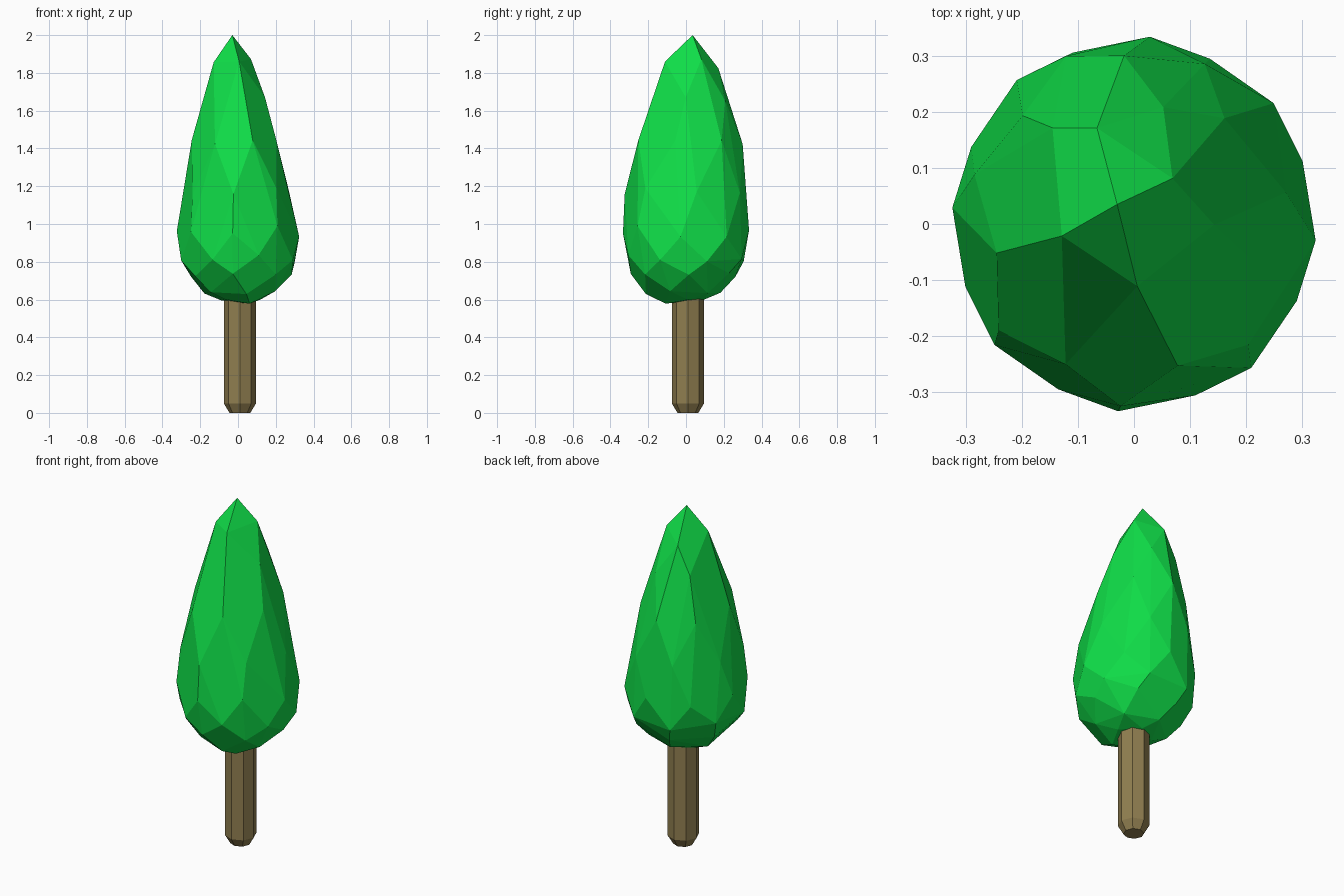
import bpy, bmesh, math, random

random.seed(4)
cube = bpy.data.objects.get("Cube")
if cube:
    bpy.data.objects.remove(cube, do_unlink=True)


def make_material(name, colour):
    material = bpy.data.materials.new(name)
    material.use_nodes = True
    material.diffuse_color = colour
    material.node_tree.nodes["Principled BSDF"].inputs["Base Color"].default_value = colour
    return material


def ring(centre, radius, height, sides, turn, wobble=0.0):
    """Points of a flat elliptical ring, with an optional uneven height."""
    points = []
    for i in range(sides):
        angle = math.radians(turn) + math.tau * i / sides
        points.append((centre[0] + radius[0] * math.cos(angle),
                       centre[1] + radius[1] * math.sin(angle),
                       height + random.uniform(-wobble, wobble)))
    return points


def faceted_solid(name, points, material, merge_angle):
    """Wrap the points in a flat-faced convex skin."""
    bm = bmesh.new()
    for point in points:
        bm.verts.new(point)
    hull = bmesh.ops.convex_hull(bm, input=bm.verts[:])
    spare = {v for v in hull["geom_interior"] + hull["geom_unused"]
             if isinstance(v, bmesh.types.BMVert)}
    bmesh.ops.delete(bm, geom=list(spare), context="VERTS")
    bmesh.ops.dissolve_limit(bm, angle_limit=math.radians(merge_angle),
                             verts=bm.verts[:], edges=bm.edges[:])
    bmesh.ops.recalc_face_normals(bm, faces=bm.faces[:])
    mesh = bpy.data.meshes.new(name)
    bm.to_mesh(mesh)
    bm.free()
    mesh.materials.append(material)
    obj = bpy.data.objects.new(name, mesh)
    bpy.context.collection.objects.link(obj)
    return obj


leaf_green = make_material("leaf green", (0.005, 0.73, 0.065, 1))
bark_brown = make_material("bark brown", (0.28, 0.21, 0.08, 1))

# Trunk: octagonal post with a chamfered foot, ending inside the foliage
middle = (0.01, 0.01)
trunk_points = []
for height, radius in ((0, 0.055), (0.05, 0.085), (0.64, 0.085)):
    trunk_points += ring(middle, (radius, radius), height, 8, 0)
faceted_solid("trunk", trunk_points, bark_brown, 1)

# Foliage: staggered rings from the leaning tip down to the rounded base
tiers = [
    # centre, radii, height, sides, turn
    ((-0.03, 0.03), (0.105, 0.15), 1.85, 4, 20),
    ((-0.025, 0.03), (0.17, 0.2), 1.67, 5, -9),
    ((-0.02, 0.01), (0.23, 0.29), 1.42, 7, 38),
    ((-0.01, 0), (0.285, 0.325), 1.17, 7, 10),
    ((0, 0), (0.325, 0.335), 0.96, 8, -5),
    ((0, 0), (0.32, 0.325), 0.82, 8, 20),
    ((0.01, -0.01), (0.275, 0.285), 0.73, 7, 5),
    ((0.01, -0.015), (0.2, 0.2), 0.64, 6, 40),
    ((0.01, -0.01), (0.11, 0.11), 0.59, 5, 10),
]
foliage_points = [(-0.03, 0.035, 2)]
for centre, radii, height, sides, turn in tiers:
    wobble = 0.03 if height > 0.8 else 0.012
    foliage_points += ring(centre, radii, height, sides, turn, wobble)
faceted_solid("foliage", foliage_points, leaf_green, 5)
